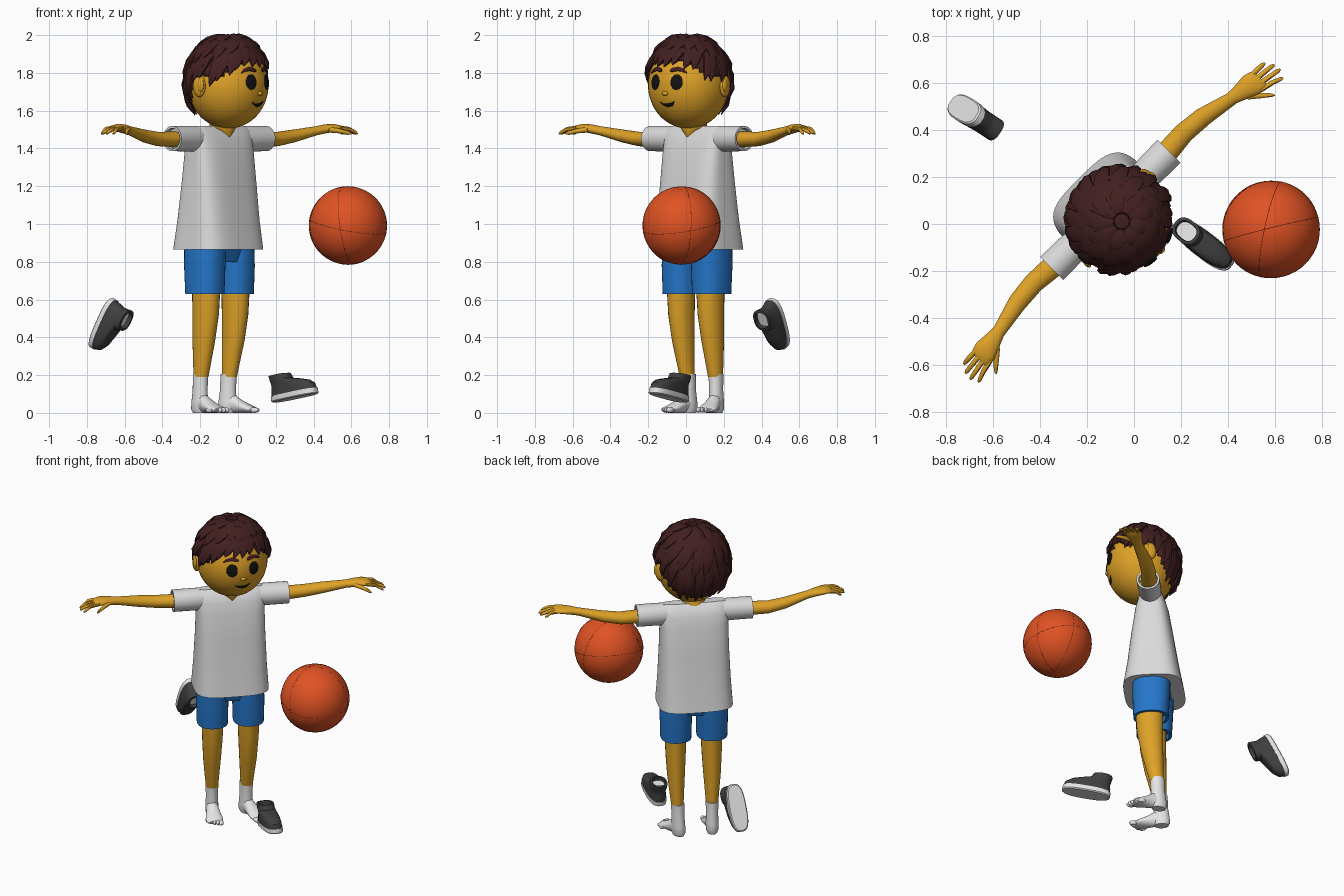
import bpy, bmesh, math, random
from mathutils import Matrix, Vector

if "Cube" in bpy.data.objects:
    bpy.data.objects.remove(bpy.data.objects["Cube"])

random.seed(4)
V = Vector
X, Y, Z = V((1, 0, 0)), V((0, 1, 0)), V((0, 0, 1))


def material(name, *rgb):
    m = bpy.data.materials.new(name)
    m.diffuse_color = (*rgb, 1)
    m.use_nodes = True
    m.node_tree.nodes["Principled BSDF"].inputs["Base Color"].default_value = m.diffuse_color
    return m


SKIN = material("skin", 0.73, 0.36, 0.02)
HAIR = material("dark_brown", 0.055, 0.014, 0.015)
SHIRT = material("shirt_white", 0.70, 0.70, 0.70)
SOCK = material("sock_white", 0.78, 0.78, 0.78)
BLUE = material("shorts_blue", 0.018, 0.18, 0.58)
ORANGE = material("ball_orange", 0.74, 0.085, 0.017)
SEAM = material("seam_rust", 0.38, 0.04, 0.01)
SHOE = material("shoe_grey", 0.05, 0.05, 0.052)
BLACK = material("black", 0.006, 0.006, 0.006)


def finish(name, bm, mat, M):
    bmesh.ops.recalc_face_normals(bm, faces=bm.faces[:])
    me = bpy.data.meshes.new(name)
    bm.to_mesh(me)
    bm.free()
    me.materials.append(mat)
    ob = bpy.data.objects.new(name, me)
    bpy.context.collection.objects.link(ob)
    ob.matrix_world = M
    return ob


def loft(name, rings, mat, M, n=24, p=2.0):
    """Skin over rings given as (centre, half axis, half axis)."""
    bm = bmesh.new()
    rows = []
    for c, u, v in rings:
        row = []
        for i in range(n):
            a = 2 * math.pi * (i + 0.5) / n
            ca, sa = math.cos(a), math.sin(a)
            row.append(bm.verts.new(c + u * math.copysign(abs(ca) ** (2 / p), ca)
                                    + v * math.copysign(abs(sa) ** (2 / p), sa)))
        rows.append(row)
    for a, b in zip(rows, rows[1:]):
        for i in range(n):
            bm.faces.new((a[i], a[(i + 1) % n], b[(i + 1) % n], b[i]))
    bm.faces.new(rows[0])
    bm.faces.new(rows[-1])
    return finish(name, bm, mat, M)


def stack(name, secs, mat, M, axis="Z", **kw):
    """Loft of ellipses (x, y, z, r1, r2) stacked along one axis."""
    u, v = {"Z": (X, Y), "X": (Y, Z), "Y": (X, Z)}[axis]
    return loft(name, [(V(s[:3]), u * s[3], v * s[4]) for s in secs], mat, M, **kw)


def blob(name, c, r, mat, M, seg=24):
    bm = bmesh.new()
    bmesh.ops.create_uvsphere(bm, u_segments=seg, v_segments=seg * 2 // 3, radius=1)
    return finish(name, bm, mat, M @ Matrix.Translation(c) @ Matrix.Diagonal((*r, 1)))


def rot(deg, axis="Z"):
    return Matrix.Rotation(math.radians(deg), 4, axis)


BODY = rot(45) @ Matrix.Translation((-0.028, 0, 0))
HEAD = BODY @ Matrix.Translation((0, 0.045, 1.735)) @ rot(9)
HR = V((0.213, 0.213, 0.23))

# Shirt body and neck
stack("shirt", [(0, 0.12, 0.865, 0.226, 0.182), (0, 0.118, 1.02, 0.216, 0.155),
                (0, 0.114, 1.22, 0.208, 0.127), (0, 0.113, 1.38, 0.205, 0.102),
                (0, 0.113, 1.45, 0.208, 0.082), (0, 0.113, 1.495, 0.205, 0.062),
                (0, 0.113, 1.52, 0.19, 0.03)], SHIRT, BODY, n=48, p=3.6)
stack("neck", [(0, 0.085, 1.46, 0.015, 0.05), (0, 0.088, 1.505, 0.068, 0.072),
               (0, 0.085, 1.53, 0.075, 0.066), (0, 0.075, 1.60, 0.06, 0.06)], SKIN, BODY)

for s, side in ((1, "left"), (-1, "right")):
    # Sleeve, arm and hand
    stack(side + "_sleeve", [(s * 0.14, 0.113, 1.45, 0.06, 0.07), (s * 0.24, 0.113, 1.452, 0.068, 0.068),
                             (s * 0.352, 0.113, 1.452, 0.07, 0.067),
                             (s * 0.352, 0.113, 1.452, 0.058, 0.055),
                             (s * 0.33, 0.113, 1.452, 0.055, 0.052)], SHIRT, BODY, "X")
    stack(side + "_arm", [(s * 0.30, 0.113, 1.448, 0.05, 0.042), (s * 0.45, 0.124, 1.45, 0.044, 0.038),
                          (s * 0.56, 0.114, 1.466, 0.041, 0.034), (s * 0.70, 0.083, 1.494, 0.029, 0.024),
                          (s * 0.75, 0.073, 1.503, 0.040, 0.024), (s * 0.80, 0.065, 1.509, 0.052, 0.021),
                          (s * 0.835, 0.059, 1.508, 0.048, 0.015),
                          (s * 0.845, 0.058, 1.507, 0.038, 0.008)], SKIN, BODY, "X")
    for k in range(4):
        y, d = 0.022 + 0.024 * k, (k - 1.3) * 0.008
        end = (0.915, 0.932, 0.928, 0.905)[k]
        stack(f"{side}_finger_{k}", [(s * 0.81, y, 1.509, 0.012, 0.012),
                                     (s * 0.87, y + d * 0.5 - 0.008, 1.503, 0.0115, 0.011),
                                     (s * (end - 0.012), y + d - 0.016, 1.485, 0.0095, 0.01),
                                     (s * end, y + d - 0.018, 1.478, 0.004, 0.005)], SKIN, BODY, "X", n=10)
    stack(side + "_thumb", [(s * 0.745, 0.052, 1.50, 0.022, 0.015), (s * 0.79, 0.01, 1.493, 0.017, 0.013),
                            (s * 0.825, -0.022, 1.483, 0.012, 0.011),
                            (s * 0.838, -0.034, 1.478, 0.005, 0.005)], SKIN, BODY, "X", n=12)

    # Shorts and leg
    x = s * 0.11
    stack(side + "_shorts_leg", [(x * 0.95, 0.113, 0.92, 0.095, 0.115), (x, 0.111, 0.78, 0.096, 0.113),
                                 (x, 0.110, 0.63, 0.092, 0.106), (x, 0.110, 0.63, 0.075, 0.09),
                                 (x, 0.110, 0.66, 0.07, 0.085)], BLUE, BODY, n=32, p=2.3)
    stack(side + "_leg", [(x, 0.10, 0.66, 0.066, 0.083), (x, 0.104, 0.52, 0.061, 0.078),
                          (x, 0.118, 0.38, 0.053, 0.066), (s * 0.106, 0.143, 0.19, 0.037, 0.042)],
          SKIN, BODY)

    # Socked foot with toes; the left one turns outward
    F = BODY @ Matrix.Translation((s * 0.105, 0.147, 0)) @ rot(24 if s > 0 else -3)
    stack(side + "_sock", [(0, 0, 0.205, 0.039, 0.044), (0, 0.004, 0.12, 0.036, 0.043),
                           (0, 0.006, 0.06, 0.039, 0.05), (0, 0.008, 0.02, 0.038, 0.052),
                           (0, 0.008, 0.0, 0.03, 0.042)], SOCK, F)
    stack(side + "_foot", [(0, 0.03, 0.05, 0.034, 0.05), (0, -0.03, 0.05, 0.036, 0.05),
                           (0, -0.07, 0.035, 0.044, 0.035), (0, -0.115, 0.023, 0.052, 0.023),
                           (0, -0.145, 0.017, 0.05, 0.016), (0, -0.155, 0.015, 0.04, 0.01)],
          SOCK, F, "Y")
    for k in range(5):
        blob(f"{side}_toe_{k}", (s * (-0.036 + 0.0195 * k), -0.158 + 0.0045 * k * k * 0.6, 0.015),
             (0.015 if k == 0 else 0.0105, 0.026, 0.0145), SOCK, F, 12)

# Shorts seat under the shirt
stack("shorts_seat", [(0, 0.112, 0.80, 0.15, 0.09), (0, 0.112, 0.90, 0.2, 0.115)], BLUE, BODY, p=3)

# Head
blob("head", (0, 0, 0), HR, SKIN, HEAD, 48)


def on_head(az, el, lift=1.0):
    a, e = math.radians(az), math.radians(el)
    return V((HR.x * math.cos(e) * math.sin(a), -HR.y * math.cos(e) * math.cos(a), HR.z * math.sin(e))) * lift


def stroke(name, pts, mat, thick, n=8):
    """Tapered strip over the head through (azimuth, elevation, lift, half width)."""
    ps = [on_head(*q[:3]) for q in pts]
    rings = []
    for i, q in enumerate(pts):
        t = ps[min(i + 1, len(ps) - 1)] - ps[max(i - 1, 0)]
        nrm = ps[i].normalized()
        rings.append((ps[i], t.cross(nrm).normalized() * q[3], nrm * min(thick, q[3])))
    return loft(name, rings, mat, HEAD, n=n)


# Face
for s, side in ((1, "left"), (-1, "right")):
    p = on_head(s * 19, 4)
    E = HEAD @ Matrix.Translation(p) @ p.to_track_quat("Z", "Y").to_matrix().to_4x4()
    blob(side + "_eye", (0, 0, 0), (0.034, 0.041, 0.008), BLACK, E)
    stroke(side + "_brow", [(s * 8, 19, 1.01, 0.006), (s * 12, 20.5, 1.01, 0.012), (s * 20, 22, 1.01, 0.013),
                            (s * 28, 20, 1.01, 0.010), (s * 34, 16, 1.01, 0.003)], HAIR, 0.007)
    blob(side + "_ear", (s * 0.218, 0.01, -0.005), (0.024, 0.04, 0.058), SKIN, HEAD @ rot(s * 6), 20)
    blob(side + "_ear_hollow", (s * 0.232, -0.012, 0.0), (0.012, 0.02, 0.036), SKIN, HEAD @ rot(s * 6), 14)
blob("nose", on_head(0, -11), (0.018, 0.012, 0.012), SKIN, HEAD, 16)
stroke("mouth", [(-13, -23, 1.0, 0.002), (-8, -26, 1.0, 0.006), (0, -28, 1.0, 0.011),
                 (8, -26.5, 1.0, 0.012), (14, -22, 1.0, 0.003)], BLACK, 0.005)


# Hair cap cut along a hairline, then overlapping locks
def hairline(az):
    a = abs((az + 180) % 360 - 180)
    table = ((0, 34), (40, 30), (62, 10), (78, 8), (92, 18), (112, 0), (135, -28), (180, -34))
    for (a0, e0), (a1, e1) in zip(table, table[1:]):
        if a <= a1:
            return e0 + (e1 - e0) * (a - a0) / (a1 - a0)


bm = bmesh.new()
bmesh.ops.create_uvsphere(bm, u_segments=48, v_segments=32, radius=1)
cut = []
for f in bm.faces:
    c = f.calc_center_median()
    if math.degrees(math.asin(max(-1, min(1, c.z)))) < hairline(math.degrees(math.atan2(c.x, -c.y))):
        cut.append(f)
bmesh.ops.delete(bm, geom=cut, context="FACES")
for v in bm.verts:
    v.co = V((v.co.x * HR.x, v.co.y * HR.y, v.co.z * HR.z)) * 1.07
cap = finish("hair_cap", bm, HAIR, HEAD)
sol = cap.modifiers.new("thickness", "SOLIDIFY")
sol.thickness = 0.016

layers = ((26, 1.0, 1.07, 0.036), (17, 0.62, 1.115, 0.04), (9, 0.33, 1.135, 0.036))
for L, (count, reach, lift, w) in enumerate(layers):
    for i in range(count):
        az = 360 * (i + 0.5 * L) / count + random.uniform(-4, 4)
        tip = 80 - (80 - hairline(az) + 7) * reach + random.uniform(-5, 4)
        swirl = random.uniform(18, 34)
        pts = []
        for t, k in ((0, 0.45), (0.2, 0.75), (0.45, 1), (0.7, 0.95), (0.88, 0.6), (1, 0.06)):
            up = lift + 0.035 * math.sin(math.pi * t) - 0.015 * (1 - t) + random.uniform(-0.006, 0.01)
            pts.append((az + swirl * (1 - t), 82 + (tip - 82) * t, up, w * k))
        stroke(f"hair_lock_{L}_{i}", pts, HAIR, 0.015, n=6)

# Ball with seams
BALL = Matrix.Translation((0.582, -0.023, 0.992))
blob("ball", (0, 0, 0), (0.207,) * 3, ORANGE, BALL, 48)
for k, R in enumerate((rot(10, "Y") @ rot(8, "X"), rot(82, "Y") @ rot(12, "X"), rot(88, "X") @ rot(14, "Y"))):
    bpy.ops.mesh.primitive_torus_add(major_radius=0.2065, minor_radius=0.0016,
                                     major_segments=64, minor_segments=6)
    ring = bpy.context.object
    ring.name = f"ball_seam_{k}"
    ring.data.materials.append(SEAM)
    ring.matrix_world = BALL @ R


# Loose shoes: toe along local x, sole underneath
def shoe(name, pos, toe, up):
    t = V(toe).normalized()
    w = V(up).cross(t).normalized()
    M = Matrix((t, w, t.cross(w))).transposed().to_4x4()
    M = Matrix.Translation(pos) @ M
    stack(name + "_sole", [(0, 0, 0, 0.138, 0.05), (0, 0, 0.006, 0.146, 0.056),
                           (0, 0, 0.032, 0.146, 0.056)], SOCK, M, n=32, p=2.8)
    stack(name + "_upper", [(0, 0, 0.03, 0.143, 0.054), (-0.002, 0, 0.06, 0.138, 0.053),
                            (-0.014, 0, 0.082, 0.12, 0.051), (-0.042, 0, 0.098, 0.092, 0.05),
                            (-0.072, 0, 0.112, 0.064, 0.05), (-0.08, 0, 0.14, 0.06, 0.05),
                            (-0.08, 0, 0.142, 0.046, 0.038), (-0.08, 0, 0.115, 0.044, 0.036)],
          SHOE, M, n=32, p=2.5)
    stack(name + "_lining", [(-0.08, 0, 0.112, 0.043, 0.036), (-0.08, 0, 0.12, 0.043, 0.036)],
          SOCK, M, n=24, p=2.5)


shoe("front_shoe", (0.302, -0.092, 0.078), (0.78, -0.6, 0.17), (0, 0, 1))
shoe("back_shoe", (-0.725, 0.49, 0.48), (-0.39, 0.23, -0.89), (0.72, -0.5, -0.44))

# Smooth shading with sharp edges kept
bpy.ops.object.select_all(action="DESELECT")
for ob in bpy.context.scene.objects:
    ob.select_set(True)
    bpy.context.view_layer.objects.active = ob
bpy.ops.object.shade_smooth_by_angle(angle=math.radians(35))
